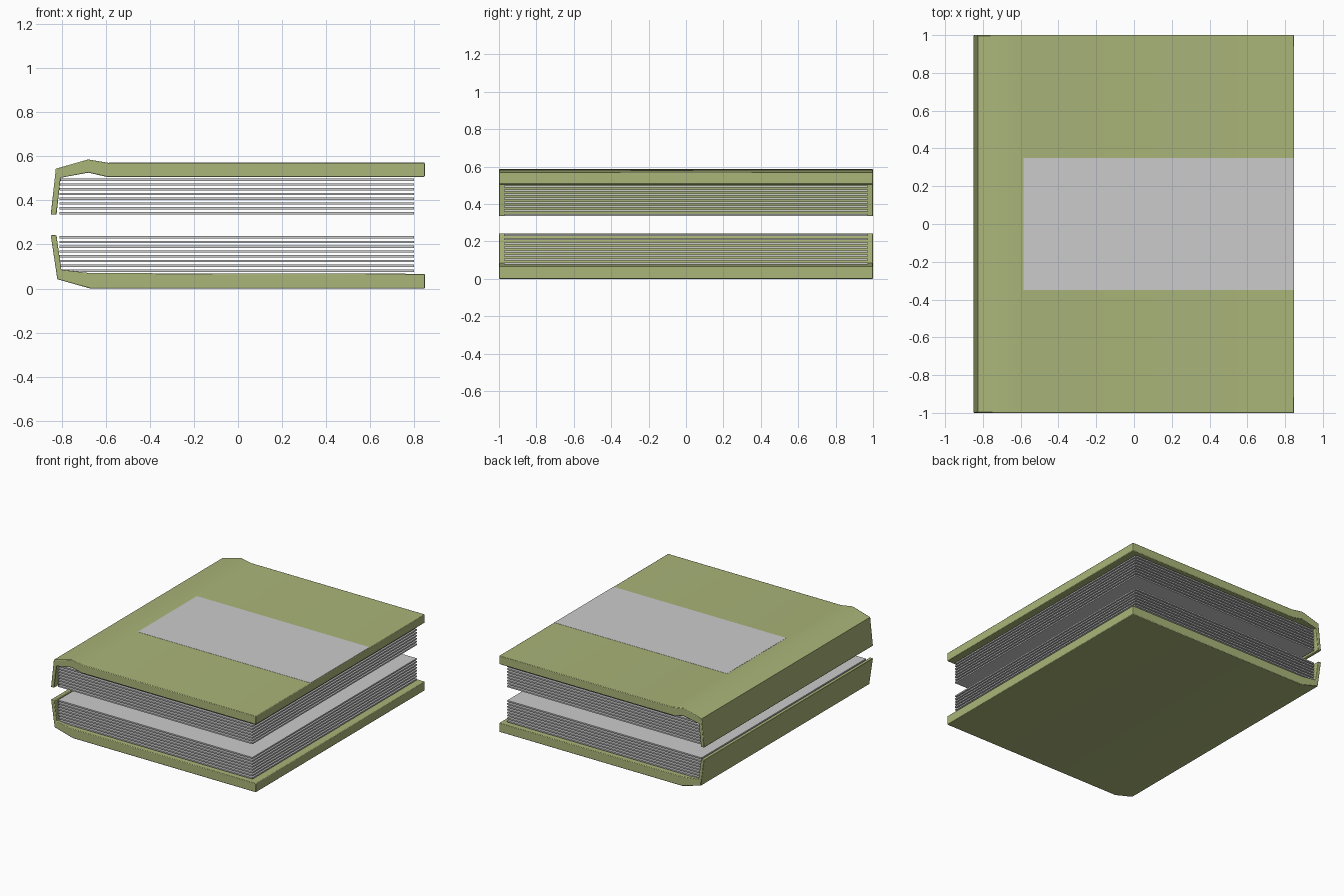
import bpy

if "Cube" in bpy.data.objects:
    bpy.data.objects.remove(bpy.data.objects["Cube"])

olive = bpy.data.materials.new("olive_cover")
olive.diffuse_color = (0.40, 0.46, 0.19, 1)
olive.use_nodes = True
olive.node_tree.nodes["Principled BSDF"].inputs["Base Color"].default_value = olive.diffuse_color


def extrude_profile(name, profile, half_y, material=None):
    """Closed XZ profile extruded from -half_y to +half_y."""
    n = len(profile)
    verts = [(x, y, z) for y in (-half_y, half_y) for x, z in profile]
    faces = [tuple(range(n)), tuple(range(2 * n - 1, n - 1, -1))]
    faces += [(i, i + n, (i + 1) % n + n, (i + 1) % n) for i in range(n)]
    mesh = bpy.data.meshes.new(name)
    mesh.from_pydata(verts, [], faces)
    mesh.update()
    obj = bpy.data.objects.new(name, mesh)
    bpy.context.collection.objects.link(obj)
    if material:
        mesh.materials.append(material)
    return obj


def box(name, x0, x1, half_y, z0, z1):
    return extrude_profile(name, [(x0, z0), (x1, z0), (x1, z1), (x0, z1)], half_y)


def soften(obj):
    bevel = obj.modifiers.new("edge_bevel", "BEVEL")
    bevel.width = 0.004
    bevel.segments = 2
    bevel.limit_method = 'ANGLE'
    bevel.angle_limit = 1.3
    bpy.ops.object.select_all(action='DESELECT')
    obj.select_set(True)
    bpy.context.view_layer.objects.active = obj
    bpy.ops.object.shade_smooth_by_angle(angle=0.7)


# Top cover with raised hinge ridge and upper half of the spine
soften(extrude_profile("top_cover", [
    (0.848, 0.507), (0.848, 0.57), (-0.585, 0.57), (-0.68, 0.586),
    (-0.827, 0.544), (-0.85, 0.335), (-0.824, 0.335), (-0.805, 0.503),
    (-0.68, 0.526), (-0.595, 0.507)][::-1], 1.0, olive))

# Bottom cover with lower half of the spine
soften(extrude_profile("bottom_cover", [
    (0.848, 0.0), (0.848, 0.067), (-0.67, 0.07), (-0.802, 0.085),
    (-0.824, 0.242), (-0.85, 0.242), (-0.82, 0.042), (-0.67, 0.0)][::-1], 1.0, olive))

# Grey panel on the front cover
box("cover_panel", -0.585, 0.846, 0.35, 0.568, 0.5712)

# Two stacks of thin, spaced pages
for stack, base in (("lower", 0.076), ("upper", 0.337)):
    for i in range(8):
        z = base + i * 0.0217
        box(f"{stack}_page_{i + 1}", -0.81, 0.80, 0.972, z, z + 0.0105)
